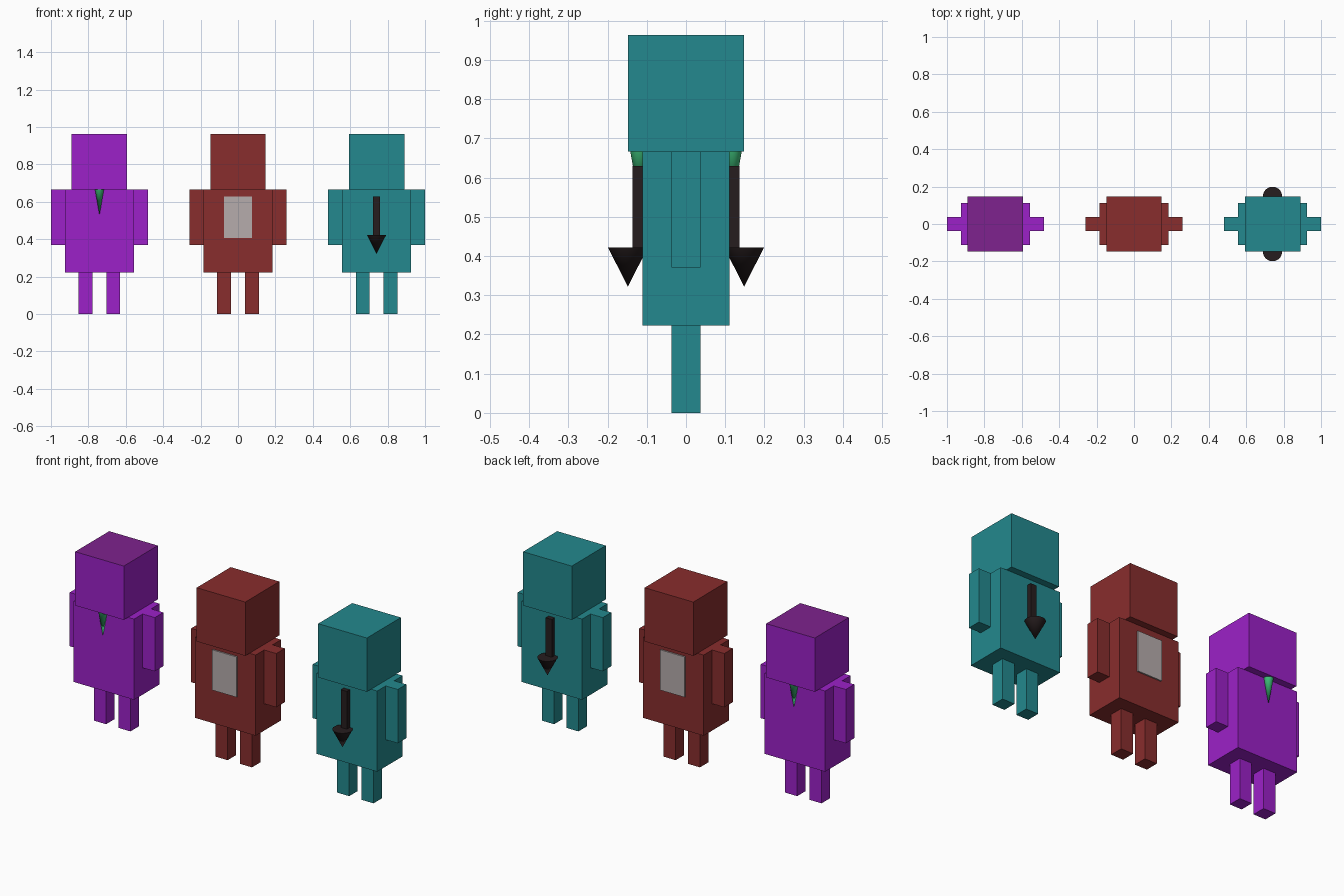
import bpy, math
from mathutils import Vector

if "Cube" in bpy.data.objects:
    bpy.data.objects.remove(bpy.data.objects["Cube"])

U = 1 / 27  # block unit: every size is a multiple of this


def mat(name, r, g, b):
    lin = lambda c: ((c / 255 + 0.055) / 1.055) ** 2.4
    m = bpy.data.materials.new(name)
    m.diffuse_color = (lin(r), lin(g), lin(b), 1)
    m.use_nodes = True
    m.node_tree.nodes["Principled BSDF"].inputs["Base Color"].default_value = m.diffuse_color
    return m


PURPLE = mat("purple", 156, 33, 200)
PLUM = mat("plum", 126, 34, 142)
RED = mat("brick red", 136, 45, 45)
TEAL = mat("teal", 35, 137, 142)
GREY = mat("warm grey", 182, 172, 172)
BLACK = mat("brown black", 38, 29, 30)
GREEN = mat("green", 64, 196, 125)


def box(name, x, y, z, material):
    """Box from (min, max) ranges on each axis."""
    bpy.ops.mesh.primitive_cube_add(
        size=1, location=[(a + b) / 2 for a, b in (x, y, z)])
    o = bpy.context.object
    o.name = name
    o.scale = [b - a for a, b in (x, y, z)]
    bpy.ops.object.transform_apply(location=False, rotation=False, scale=True)
    o.data.materials.append(material)
    return o


def spike(name, x, y, z_top, z_tip, radius, material):
    """Cone pointing down."""
    bpy.ops.mesh.primitive_cone_add(
        vertices=32, radius1=radius, radius2=0, depth=z_top - z_tip,
        location=(x, y, (z_top + z_tip) / 2), rotation=(math.pi, 0, 0))
    o = bpy.context.object
    o.name = name
    o.data.materials.append(material)
    bpy.ops.object.shade_smooth_by_angle(angle=math.radians(40))


def figure(label, cx, material):
    head = box(label + "_head", (cx - 4 * U, cx + 4 * U), (-4 * U, 4 * U), (18 * U, 26 * U), material)
    box(label + "_body", (cx - 5 * U, cx + 5 * U), (-3 * U, 3 * U), (6 * U, 18 * U), material)
    for s, side in ((-1, "left"), (1, "right")):
        ax, lx = cx + s * 6 * U, cx + s * 2 * U
        box(f"{label}_{side}_arm", (ax - U, ax + U), (-U, U), (10 * U, 18 * U), material)
        box(f"{label}_{side}_leg", (lx - U, lx + U), (-U, U), (0, 6 * U), material)
    return head


D = 20 * U  # spacing between figures
purple_head = figure("purple", -D, PURPLE)
figure("red", 0, RED)
figure("teal", D, TEAL)

# darker crown on the purple head
purple_head.data.materials.append(PLUM)
for f in purple_head.data.polygons:
    if f.normal.z > 0.9:
        f.material_index = 1

# chest emblems, repeated on front and back
for s, side in ((-1, "front"), (1, "back")):
    spike(side + "_green_spike", -D, s * 0.118, 0.69, 0.528, 0.028, GREEN)
    box(side + "_grey_plate", (-2 * U, 2 * U), sorted((s * 0.105, s * 0.119)), (11 * U, 17 * U), GREY)
    box(side + "_arrow_shaft", (D - U / 2, D + U / 2), sorted((s * 0.1, s * 0.137)), (11.3 * U, 17 * U), BLACK)
    spike(side + "_arrow_tip", D, s * 4 * U, 0.422, 0.322, 0.051, BLACK)
